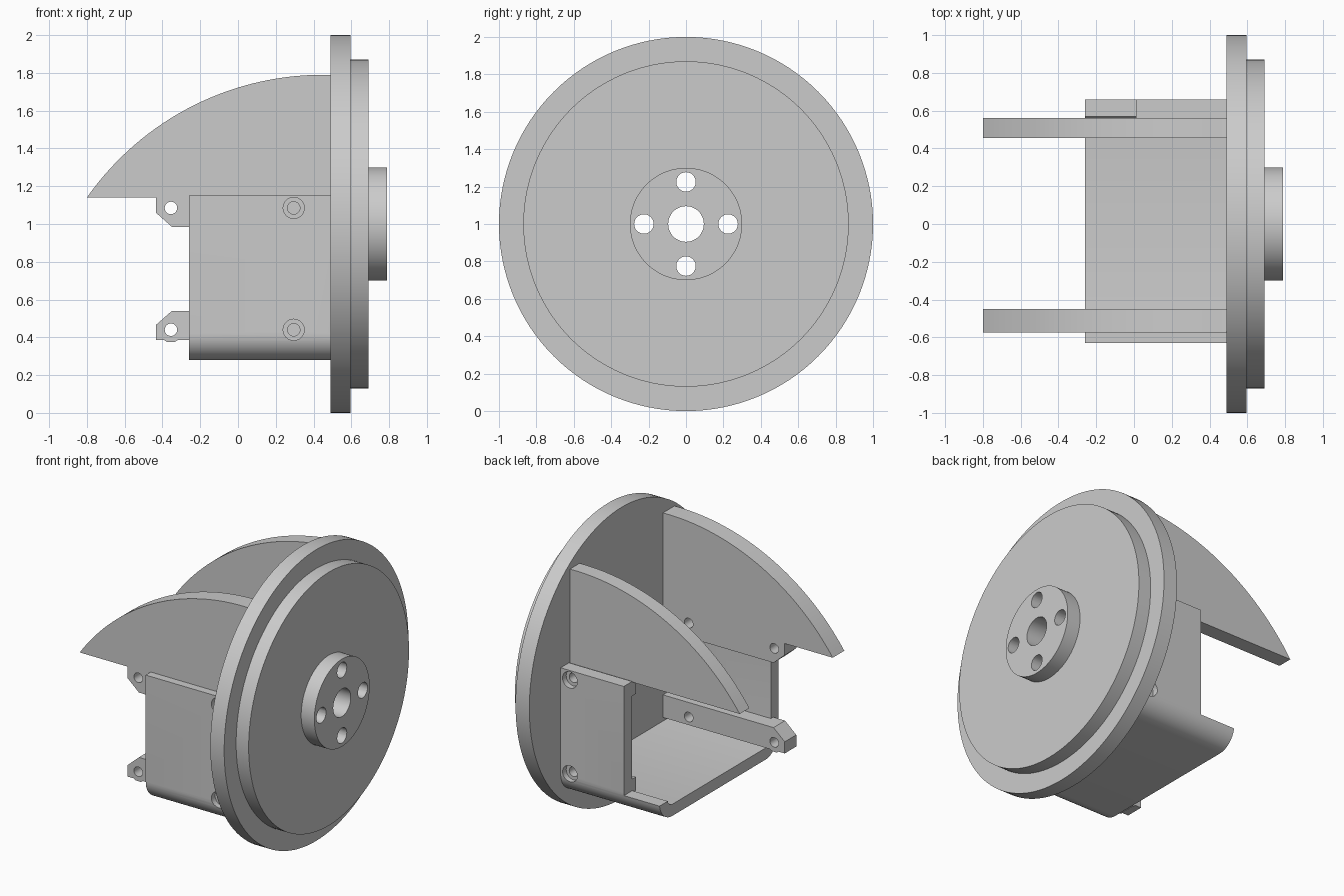
import bpy, bmesh, math

if "Cube" in bpy.data.objects:
    bpy.data.objects.remove(bpy.data.objects["Cube"])

grey = bpy.data.materials.new("light_grey")
grey.diffuse_color = (0.6, 0.6, 0.6, 1)
grey.use_nodes = True
grey.node_tree.nodes["Principled BSDF"].inputs["Base Color"].default_value = grey.diffuse_color


def finish(name, bm):
    bmesh.ops.recalc_face_normals(bm, faces=bm.faces)
    me = bpy.data.meshes.new(name)
    bm.to_mesh(me)
    bm.free()
    me.materials.append(grey)
    ob = bpy.data.objects.new(name, me)
    bpy.context.collection.objects.link(ob)
    return ob


def prism(name, pts, axis, a, b):
    """Extrude a 2D profile along x (profile in y,z) or y (profile in x,z)."""
    bm = bmesh.new()
    place = (lambda u, v, t: (t, u, v)) if axis == 'x' else (lambda u, v, t: (u, t, v))
    lo = [bm.verts.new(place(u, v, a)) for u, v in pts]
    hi = [bm.verts.new(place(u, v, b)) for u, v in pts]
    bm.faces.new(lo)
    bm.faces.new(hi)
    for i in range(len(pts)):
        j = (i + 1) % len(pts)
        bm.faces.new((lo[i], lo[j], hi[j], hi[i]))
    return finish(name, bm)


def arc(cu, cv, r, start, end, n):
    return [(cu + r * math.cos(math.radians(start + (end - start) * i / n)),
             cv + r * math.sin(math.radians(start + (end - start) * i / n))) for i in range(n + 1)]


def rect(u0, u1, v0, v1):
    return [(u0, v0), (u1, v0), (u1, v1), (u0, v1)]


def cut(ob, cutter):
    mod = ob.modifiers.new("cut", 'BOOLEAN')
    mod.operation, mod.solver, mod.object = 'DIFFERENCE', 'EXACT', cutter
    bpy.context.view_layer.objects.active = ob
    bpy.ops.object.modifier_apply(modifier=mod.name)
    bpy.data.objects.remove(cutter)


def drill(ob, u, v, r, axis, a, b):
    cut(ob, prism("drill", arc(u, v, r, 0, 360, 32)[:-1], axis, a, b))


# Stepped disc with hub, turned about the x axis
bm = bmesh.new()
outline = [(0.49, 0.095), (0.49, 1), (0.595, 1), (0.595, 0.87),
           (0.69, 0.87), (0.69, 0.3), (0.79, 0.3), (0.79, 0.095)]
steps = 128
rings = [[bm.verts.new((x, r * math.cos(math.tau * k / steps), 1 + r * math.sin(math.tau * k / steps)))
          for x, r in outline] for k in range(steps)]
for k in range(steps):
    p, q = rings[k], rings[(k + 1) % steps]
    for i in range(len(outline)):
        j = (i + 1) % len(outline)
        bm.faces.new((p[i], p[j], q[j], q[i]))
disc = finish("disc_and_hub", bm)
for k in range(4):
    ang = math.pi / 2 * k
    drill(disc, 0.225 * math.cos(ang), 1 + 0.225 * math.sin(ang), 0.052, 'x', 0.4, 0.9)

# U-shaped housing with rounded lower edges
outer = ([(-0.63, 1.15)] + arc(-0.49, 0.42, 0.14, 180, 270, 12)
         + arc(0.52, 0.42, 0.14, 270, 360, 12) + [(0.66, 1.15)])
inner = ([(0.57, 1.15)] + arc(0.52, 0.41, 0.05, 360, 270, 6)
         + arc(-0.50, 0.41, 0.05, 270, 180, 6) + [(-0.55, 1.15)])
housing = prism("housing", outer + inner, 'x', -0.26, 0.492)
cut(housing, prism("back_opening", rect(-0.4, 0.01, 0.40, 1.3), 'y', 0.54, 0.8))

# Fins: curved top; the front one carries the upper mounting lug
curve = arc(0.45, 0.263, 1.527, 88.5, 144.95, 32)
curve = [(0.492, 1.79)] + curve[:-1] + [(-0.80, 1.14)]
front_fin = prism("front_fin", curve + [(-0.435, 1.14), (-0.435, 1.06), (-0.35, 0.985), (0.492, 0.985)],
                  'y', -0.575, -0.45)
back_fin = prism("back_fin", curve + [(0.492, 1.14)], 'y', 0.455, 0.56)

# Lower mounting lug on the front side
lower_lug = prism("lower_lug", [(0.492, 0.54), (-0.35, 0.54), (-0.435, 0.465), (-0.435, 0.385),
                                (-0.39, 0.385), (-0.375, 0.375), (-0.335, 0.375), (-0.32, 0.385),
                                (0.492, 0.385)], 'y', -0.575, -0.45)

# Small rails inside the short back wall
rails = [prism("back_rail_upper", rect(0.01, 0.492, 1.05, 1.145), 'y', 0.53, 0.60),
         prism("back_rail_lower", rect(0.01, 0.492, 0.385, 0.48), 'y', 0.53, 0.60)]

# Screw holes, counterbored on the outer walls
for z, lug, rail in ((1.085, front_fin, rails[0]), (0.44, lower_lug, rails[1])):
    for x in (-0.355, 0.295):
        drill(lug, x, z, 0.033, 'y', -0.7, -0.3)
    drill(housing, 0.295, z, 0.033, 'y', -0.7, -0.3)
    drill(housing, 0.295, z, 0.056, 'y', -0.7, -0.59)
    drill(housing, 0.42, z, 0.033, 'y', 0.4, 0.8)
    drill(housing, 0.42, z, 0.056, 'y', 0.62, 0.8)
    drill(rail, 0.42, z, 0.033, 'y', 0.4, 0.8)

# Smooth round surfaces, keep crisp edges
bpy.ops.object.select_all(action='DESELECT')
for ob in bpy.context.collection.objects:
    ob.select_set(True)
bpy.context.view_layer.objects.active = disc
bpy.ops.object.shade_smooth_by_angle(angle=math.radians(30))
